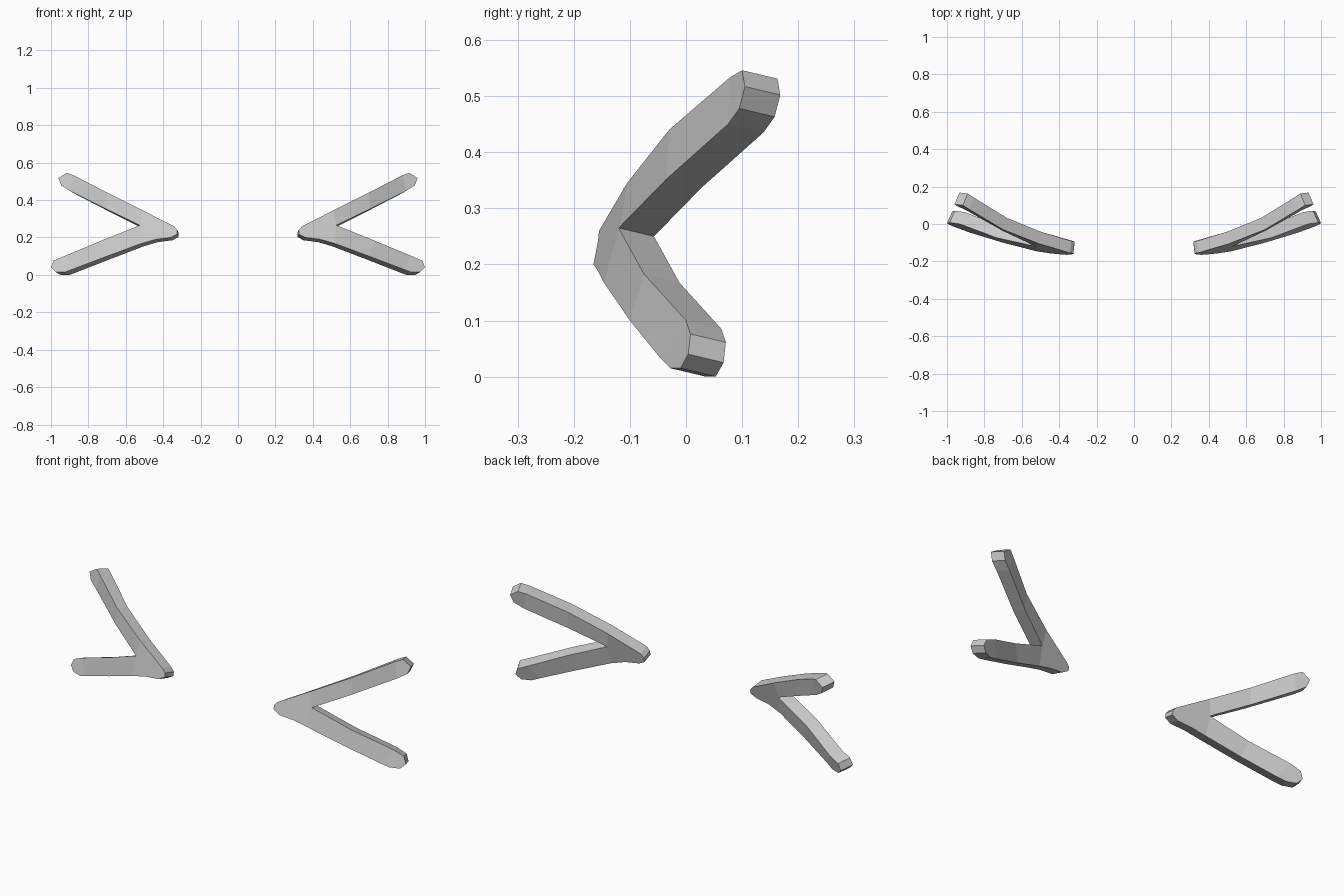
import bpy, bmesh

if "Cube" in bpy.data.objects:
    bpy.data.objects.remove(bpy.data.objects["Cube"])

# Outline of one V on its curved front surface (x, y, z), right-hand side
nose = [(.343, -.155, .26), (.325, -.157, .24), (.325, -.161, .218),
        (.36, -.165, .2), (.44, -.158, .19)]
inner = (.525, -.12, .265)
# Arm edges, running from the bend out to the rounded tip
upper_out = [(.51, -.105, .345), (.7, -.03, .44), (.88, .078, .533), (.915, .1, .546)]
upper_in = [(.705, -.035, .352), (.9, .075, .45), (.945, .095, .478), (.96, .105, .517)]
lower_out = [(.52, -.146, .167), (.7, -.1, .1), (.88, -.045, .032), (.925, -.028, .015)]
lower_in = [(.73, -.075, .183), (.93, 0, .1), (.985, .008, .076), (1.0, .004, .04),
            (.975, -.01, .015)]


def build_v(name, side):
    bm = bmesh.new()
    verts = {}

    def vert(p, back):
        if (p, back) not in verts:
            x, y, z = p
            if back:  # thickness follows the surface as it turns outward
                x, y, z = x - .008 - .03 * (x - .33), y + .063, z - .015
            verts[p, back] = bm.verts.new((side * x, y, z))
        return verts[p, back]

    u, ui, l, li = upper_out, upper_in, lower_out, lower_in
    patches = [nose + [l[0], inner, u[0]],
               [u[0], inner, ui[0], u[1]], [u[1], ui[0], ui[1], u[2]],
               [u[2]] + ui[1:] + [u[3]],
               [inner, l[0], l[1], li[0]], [li[0], l[1], l[2], li[1]],
               [li[1], l[2], l[3]] + li[:1:-1] + []]
    # front and back skins
    for patch in patches:
        for back in (False, True):
            bm.faces.new([vert(p, back) for p in patch])
    # rim joining the two skins
    rim = nose + l + li[::-1] + [inner] + ui + u[::-1]
    for a, b in zip(rim, rim[1:] + rim[:1]):
        bm.faces.new([vert(a, False), vert(b, False), vert(b, True), vert(a, True)])
    bmesh.ops.recalc_face_normals(bm, faces=bm.faces)
    me = bpy.data.meshes.new(name)
    bm.to_mesh(me)
    bm.free()
    ob = bpy.data.objects.new(name, me)
    bpy.context.collection.objects.link(ob)


build_v("right_chevron_eye", 1)
build_v("left_chevron_eye", -1)
